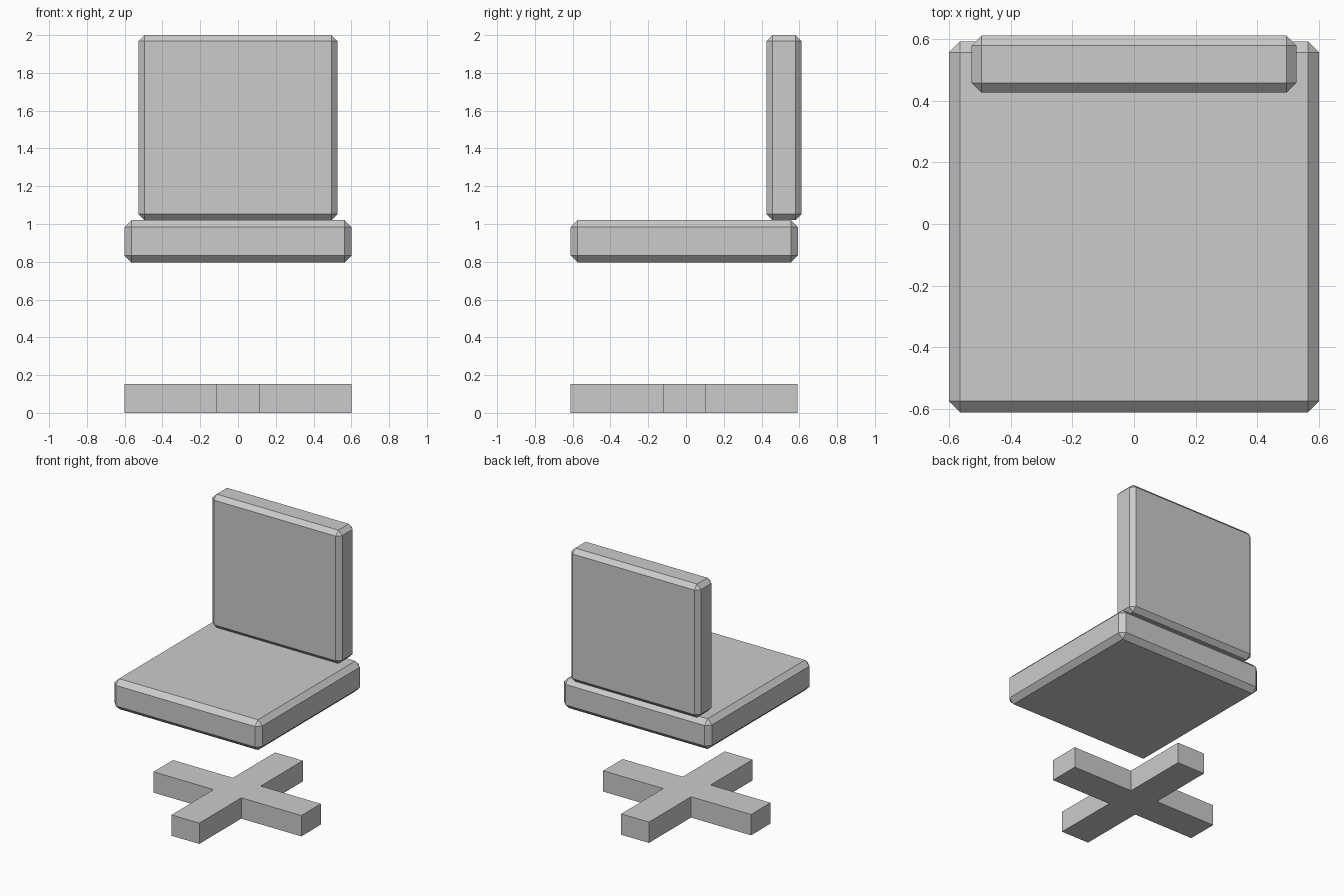
import bpy
import bmesh
from mathutils import Matrix, Vector

cube = bpy.data.objects.get("Cube")
if cube:
    bpy.data.objects.remove(cube, do_unlink=True)

grey = bpy.data.materials.new("plain_grey")
grey.use_nodes = True
colour = (0.6, 0.6, 0.6, 1)
grey.diffuse_color = colour
grey.node_tree.nodes["Principled BSDF"].inputs["Base Color"].default_value = colour


def add_object(name, bm):
    bmesh.ops.recalc_face_normals(bm, faces=bm.faces)
    mesh = bpy.data.meshes.new(name)
    bm.to_mesh(mesh)
    bm.free()
    mesh.materials.append(grey)
    obj = bpy.data.objects.new(name, mesh)
    bpy.context.collection.objects.link(obj)
    return obj


def cushion(name, low, high, chamfer):
    """Box between two corners with flat chamfered edges."""
    low, high = Vector(low), Vector(high)
    bm = bmesh.new()
    bmesh.ops.create_cube(bm, size=1)
    bmesh.ops.scale(bm, vec=high - low, verts=bm.verts)
    bmesh.ops.translate(bm, vec=(low + high) / 2, verts=bm.verts)
    obj = add_object(name, bm)
    bevel = obj.modifiers.new("chamfer", 'BEVEL')
    bevel.width = chamfer
    bevel.segments = 1
    return obj


def cross(name, reach, half_width, height, centre_y):
    """Four equal arms: one arm's outline turned around the centre."""
    bm = bmesh.new()
    arm = [(half_width, -half_width, 0), (reach, -half_width, 0), (reach, half_width, 0)]
    outline = []
    for quarter in range(4):
        turn = Matrix.Rotation(quarter * 1.5707963, 3, 'Z')
        outline += [bm.verts.new(turn @ Vector(p)) for p in arm]
    face = bm.faces.new(outline)
    top = bmesh.ops.extrude_face_region(bm, geom=[face])
    raised = [g for g in top["geom"] if isinstance(g, bmesh.types.BMVert)]
    bmesh.ops.translate(bm, vec=(0, 0, height), verts=raised)
    bmesh.ops.translate(bm, vec=(0, centre_y, 0), verts=bm.verts)
    return add_object(name, bm)


# Cross-shaped foot, floating seat and backrest
cross("base_cross", 0.601, 0.113, 0.153, -0.01)
cushion("seat", (-0.601, -0.611, 0.797), (0.601, 0.592, 1.02), 0.036)
cushion("backrest", (-0.527, 0.426, 1.02), (0.527, 0.611, 2.0), 0.032)
